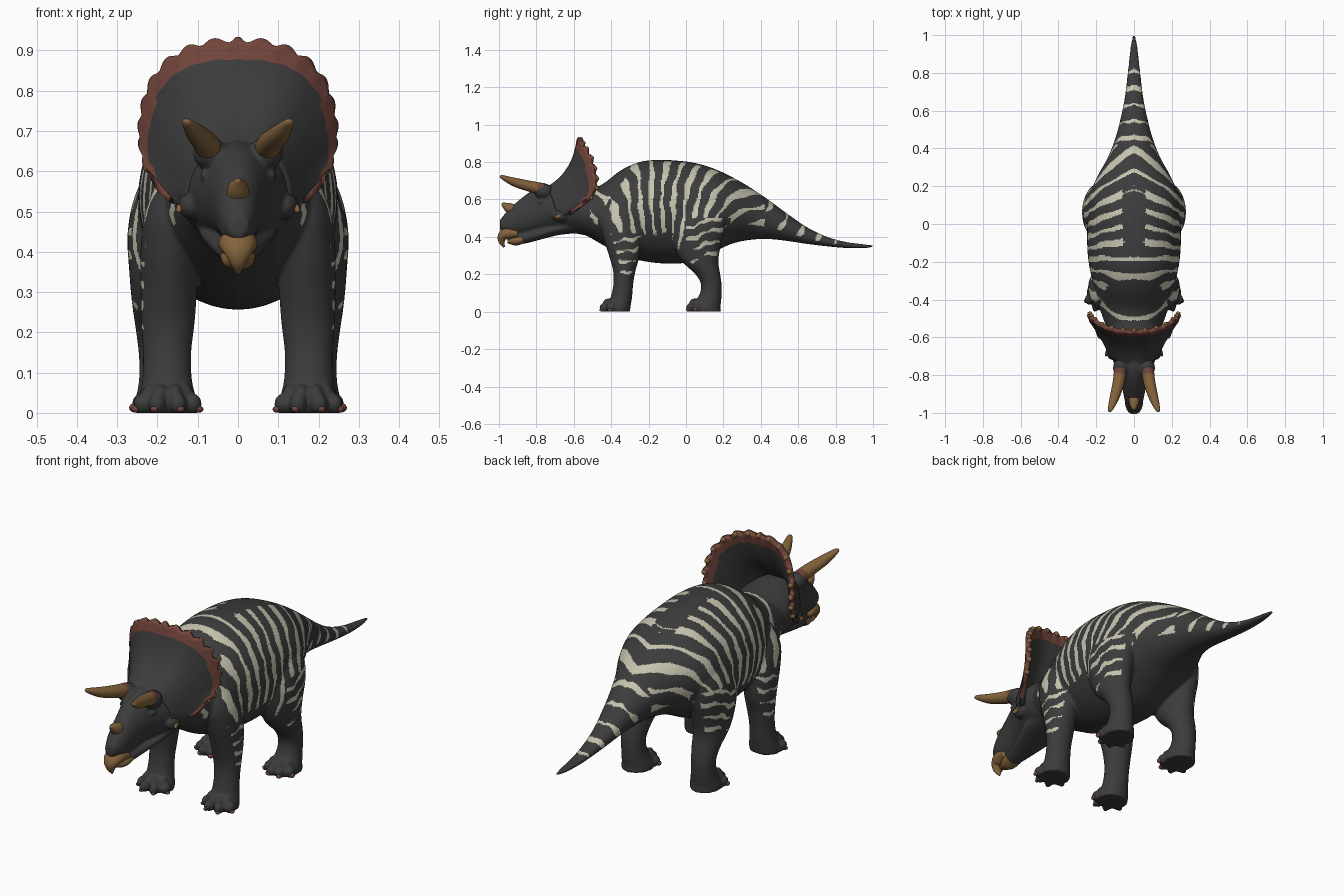
import bpy, bmesh, math
from mathutils import Vector, Matrix

if "Cube" in bpy.data.objects:
    bpy.data.objects.remove(bpy.data.objects["Cube"])


def material(name, r, g, b):
    m = bpy.data.materials.new(name)
    m.diffuse_color = (r, g, b, 1)
    m.use_nodes = True
    m.node_tree.nodes["Principled BSDF"].inputs["Base Color"].default_value = m.diffuse_color
    return m


HIDE = material("charcoal hide", 0.045, 0.045, 0.046)
CREAM = material("cream stripe", 0.56, 0.54, 0.42)
RIM = material("russet rim", 0.17, 0.06, 0.045)
HORN = material("tan horn", 0.23, 0.125, 0.045)


def spline(keys, t):
    """Smooth Catmull-Rom point on a list of tuples, t from 0 to 1."""
    f = t * (len(keys) - 1)
    i = min(int(f), len(keys) - 2)
    f -= i
    a, b, c, d = (keys[max(0, min(len(keys) - 1, i + k))] for k in (-1, 0, 1, 2))
    return [0.5 * (2 * q + (r - p) * f + (2 * p - 5 * q + 4 * r - s) * f * f
                   + (3 * q - p - 3 * r + s) * f ** 3) for p, q, r, s in zip(a, b, c, d)]


def loft(bm, keys, axis=None, steps=40, sides=32, sx=1):
    """Skin of ellipses; key = x, y, z, half width, half depth."""
    pts = [spline(keys, i / steps) for i in range(steps + 1)]
    rings = []
    for i, p in enumerate(pts):
        q, r = pts[max(0, i - 1)], pts[min(steps, i + 1)]
        t = Vector(axis) if axis else (Vector(r[:3]) - Vector(q[:3])).normalized()
        side = (Vector((1, 0, 0)) - t * t.x).normalized()
        up = t.cross(side)
        ring = []
        for j in range(sides):
            a = 2 * math.pi * j / sides
            v = Vector(p[:3]) + side * max(p[3], .001) * math.cos(a) + up * max(p[4], .001) * math.sin(a)
            ring.append(bm.verts.new((v.x * sx, v.y, v.z)))
        rings.append(ring)
    for a, b in zip(rings, rings[1:]):
        for j in range(sides):
            bm.faces.new((a[j], a[j - 1], b[j - 1], b[j]))
    bm.faces.new(rings[0])
    bm.faces.new(rings[-1])


def ball(bm, loc, size):
    bmesh.ops.create_uvsphere(bm, u_segments=16, v_segments=10, radius=1,
                              matrix=Matrix.Translation(loc) @ Matrix.Diagonal((*size, 1)))


def finish(bm, name, *mats):
    bmesh.ops.recalc_face_normals(bm, faces=bm.faces)
    me = bpy.data.meshes.new(name)
    bm.to_mesh(me)
    bm.free()
    for m in mats:
        me.materials.append(m)
    me.polygons.foreach_set("use_smooth", [True] * len(me.polygons))
    ob = bpy.data.objects.new(name, me)
    bpy.context.collection.objects.link(ob)
    return ob


def profile(rows):
    """Rows of y, top, bottom, half width -> loft keys."""
    return [(0, y, (t + b) / 2, w, (t - b) / 2) for y, t, b, w in rows]


BODY = [(-.64, .64, .44, .11), (-.55, .65, .415, .145), (-.45, .68, .36, .18), (-.35, .755, .305, .205),
        (-.25, .80, .275, .232), (-.15, .812, .26, .246), (-.05, .808, .257, .248), (.05, .795, .272, .246),
        (.15, .765, .32, .236), (.25, .718, .365, .195), (.35, .66, .385, .14), (.45, .592, .388, .1),
        (.55, .518, .377, .073), (.65, .45, .362, .052), (.75, .402, .35, .039), (.85, .374, .341, .028),
        (.94, .362, .34, .018), (1.0, .356, .344, .006)]
SKULL = [(-.995, .49, .435, .025), (-.95, .545, .412, .045), (-.90, .59, .41, .056), (-.85, .63, .415, .066),
         (-.80, .66, .425, .08), (-.74, .675, .43, .105), (-.67, .68, .425, .132), (-.60, .67, .42, .145),
         (-.50, .66, .40, .13)]
JAW = [(-.92, .41, .365, .03), (-.86, .43, .365, .046), (-.78, .45, .385, .07),
       (-.68, .48, .41, .095), (-.58, .52, .42, .1)]
FORE = [(.175, -.365, 0, .075, .065), (.175, -.36, .03, .073, .064), (.176, -.345, .08, .062, .057),
        (.176, -.335, .15, .06, .053), (.174, -.33, .22, .066, .06), (.172, -.33, .30, .07, .082),
        (.17, -.342, .40, .072, .102), (.165, -.36, .50, .065, .10), (.15, -.36, .60, .04, .06)]
HIND = [(.185, .105, 0, .072, .082), (.185, .105, .03, .07, .08), (.188, .128, .08, .058, .062),
        (.19, .136, .14, .056, .055), (.19, .117, .20, .063, .066), (.19, .075, .27, .073, .098),
        (.19, .06, .35, .08, .125), (.189, .065, .45, .085, .145), (.172, .08, .55, .08, .135),
        (.145, .09, .65, .05, .09)]
FEET = [(.175, -.37, .07, (-65, -22, 22, 65)), (.185, .088, .064, (-62, -20, 20, 62))]

# Body, skull, jaw and legs, fused into one skin
bm = bmesh.new()
loft(bm, profile(BODY), (0, 1, 0), 90, 48)
loft(bm, profile(SKULL), (0, 1, 0))
loft(bm, profile(JAW), (0, 1, 0))
for s in (1, -1):
    loft(bm, FORE, (0, 0, 1), sx=s)
    loft(bm, HIND, (0, 0, 1), sx=s)
    ball(bm, (s * .07, -.762, .645), (.042, .05, .042))    # brow
    ball(bm, (s * .115, -.67, .515), (.034, .05, .035))    # cheek
    ball(bm, (s * .083, -.775, .59), (.012, .016, .012))   # eye
    for cx, cy, r, angles in FEET:
        for a in map(math.radians, angles):
            ball(bm, (s * (cx + r * math.sin(a)), cy - r * math.cos(a), .022), (.022, .028, .026))
            ball(bm, (s * (cx + r * .7 * math.sin(a)), cy - r * .7 * math.cos(a), .042), (.02, .03, .03))
body = finish(bm, "body", HIDE, CREAM)
mod = body.modifiers.new("fuse", 'REMESH')
mod.mode, mod.voxel_size = 'VOXEL', .006
mod = body.modifiers.new("soften", 'SMOOTH')
mod.factor, mod.iterations = .5, 5
me = bpy.data.meshes.new_from_object(body.evaluated_get(bpy.context.evaluated_depsgraph_get()))
body.modifiers.clear()
body.data = me
me.materials.clear()
for m in (HIDE, CREAM):
    me.materials.append(m)
for v in me.vertices:
    v.co.z = max(v.co.z, 0)


def back_height(y):
    for a, b in zip(BODY, BODY[1:]):
        if y <= b[0]:
            return a[1] + (b[1] - a[1]) * (y - a[0]) / (b[0] - a[0])
    return BODY[-1][1]


def striped(c, n):
    """Fanning flank bands, level leg bands, short tail bands."""
    x, y, z = abs(c.x), c.y, c.z
    if y < -.51 or y > .84 or n.z < -.4 or (y < -.2 and n.y < -.4):
        return False
    outward = n.x if c.x > 0 else -n.x
    wave = .008 * math.sin(40 * y) + .004 * math.sin(23 * z + 90 * y)
    if y < -.22 and z < .42:        # foreleg
        cut = .65 + .3 * math.sin(45 * y + 30 * z) + max(0, .28 - z) * 3
        return outward > .6 and z > .17 and math.sin(2 * math.pi * (z - .3 * y + wave) / .058) > cut
    if z < .50 and .0 < y < .24 and x > .14:        # thigh
        cut = .55 + .35 * math.sin(30 * y + 40 * z) + max(0, .36 - z) * 3 + max(0, .05 - y) * 6
        return outward > .5 and z > .25 and math.sin(2 * math.pi * (z - .3 * y + wave) / .062) > cut
    h = back_height(y) - z
    if y > .42:        # tail
        p = (y + .5 * h + .006 * math.sin(60 * x)) / .088
        cut = .78 + .2 * math.sin(50 * h + 2.1 * math.floor(p)) + max(0, h - .07) * 4
        return math.sin(2 * math.pi * p) > cut
    k = max(-.4, min(1.0, 2.3 * (y + .15)))
    p = (y + k * (h + .3 * x) + .014 * math.sin(14 * h + 9 * y) + .004 * math.sin(60 * h)) / .098 + .28
    cut = .38 + .4 * math.sin(21 * h + 2.4 * math.floor(p + .25))
    cut += max(0, .45 - z) * 6
    if y > .15:
        cut += .1
    if x < .06 and -.14 < y < .2:
        cut += .9
    return math.sin(2 * math.pi * p) > cut


for f in me.polygons:
    f.use_smooth = True
    f.material_index = int(striped(f.center, f.normal))

# Frill: dished shield from skull to scalloped rim
EDGE = [(0, -.575, .918), (.08, -.57, .91), (.155, -.548, .878), (.208, -.515, .815), (.23, -.493, .74),
        (.234, -.488, .67), (.22, -.525, .60), (.18, -.605, .547)]
ROOT = [(0, -.75, .65), (.04, -.75, .65), (.07, -.735, .645), (.09, -.72, .625), (.105, -.71, .6),
        (.115, -.70, .57), (.12, -.69, .54), (.12, -.67, .51)]
bm = bmesh.new()
N, M = 160, 25
grid = []
for i in range(N + 1):
    t = 2 * i / N - 1
    a, b = Vector(spline(ROOT, abs(t))), Vector(spline(EDGE, abs(t)))
    row = []
    for j in range(M + 1):
        s = j / M
        scallop = 1 + .05 * abs(math.cos(t * 9.5 * math.pi)) * max(0, s - .85) / .15
        p = a + (b - a) * s * scallop
        bow = 4 * s * (1 - s) * (.045 - .035 * abs(t))
        p += Vector((0, .75, -.65)) * bow
        row.append(bm.verts.new((p.x * (1 if t > 0 else -1), p.y, p.z)))
    grid.append(row)
for i in range(N):
    band = 3 + (abs(i - N / 2) > 35) + 3 * (abs(i - N / 2) > 62)
    for j in range(M):
        f = bm.faces.new((grid[i][j], grid[i + 1][j], grid[i + 1][j + 1], grid[i][j + 1]))
        f.material_index = int(j >= M - band)
frill = finish(bm, "frill", HIDE, RIM)
mod = frill.modifiers.new("thickness", 'SOLIDIFY')
mod.thickness, mod.offset = .024, 0

# Small tan nubs on the back of each scallop
bm = bmesh.new()
for i in range(-8, 9):
    p = spline(EDGE, abs(i) / 9.5)
    ball(bm, (math.copysign(p[0], i), p[1] + .012, p[2] + .003), (.013, .012, .013))
finish(bm, "frill_nubs", HORN)

# Horns with russet collars, cheek spikes and beak
bm = bmesh.new()
for s in (1, -1):
    loft(bm, [(.072, -.765, .655, .033, .033), (.082, -.84, .672, .031, .029), (.104, -.92, .694, .025, .023),
              (.126, -.982, .72, .013, .011), (.130, -.993, .726, .004, .004)], sx=s, sides=20)
for f in bm.faces:
    f.material_index = int(f.calc_center_median().y > -.79)
finish(bm, "brow_horns", HORN, RIM)
bm = bmesh.new()
loft(bm, [(0, -.92, .54, .03, .034), (0, -.955, .56, .024, .024), (0, -.985, .578, .006, .006)], sides=20)
finish(bm, "nose_horn", HORN)
bm = bmesh.new()
for s in (1, -1):
    loft(bm, [(.125, -.665, .515, .017, .017), (.142, -.685, .508, .012, .012), (.15, -.70, .50, .003, .003)],
         sides=12, steps=12, sx=s)
finish(bm, "cheek_spikes", HORN)
bm = bmesh.new()
loft(bm, [(0, -.90, .415, .048, .022), (0, -.95, .42, .048, .036), (0, -.98, .403, .038, .027),
          (0, -.985, .375, .022, .017), (0, -.972, .345, .004, .004)], sides=24)
loft(bm, [(0, -.87, .388, .044, .024), (0, -.91, .38, .038, .026), (0, -.955, .378, .014, .012)],
     (0, 1, 0), sides=24)
finish(bm, "beak", HORN)

# Toenails, larger on the hind feet
bm = bmesh.new()
for s in (1, -1):
    for cx, cy, r, angles in FEET:
        big = 1.15 if cy > 0 else .85
        for a in map(math.radians, angles):
            q = r + .017
            ball(bm, (s * (cx + q * math.sin(a)), cy - q * math.cos(a), .011 * big),
                 (.012 * big, .013, .01 * big))
finish(bm, "toenails", RIM)
